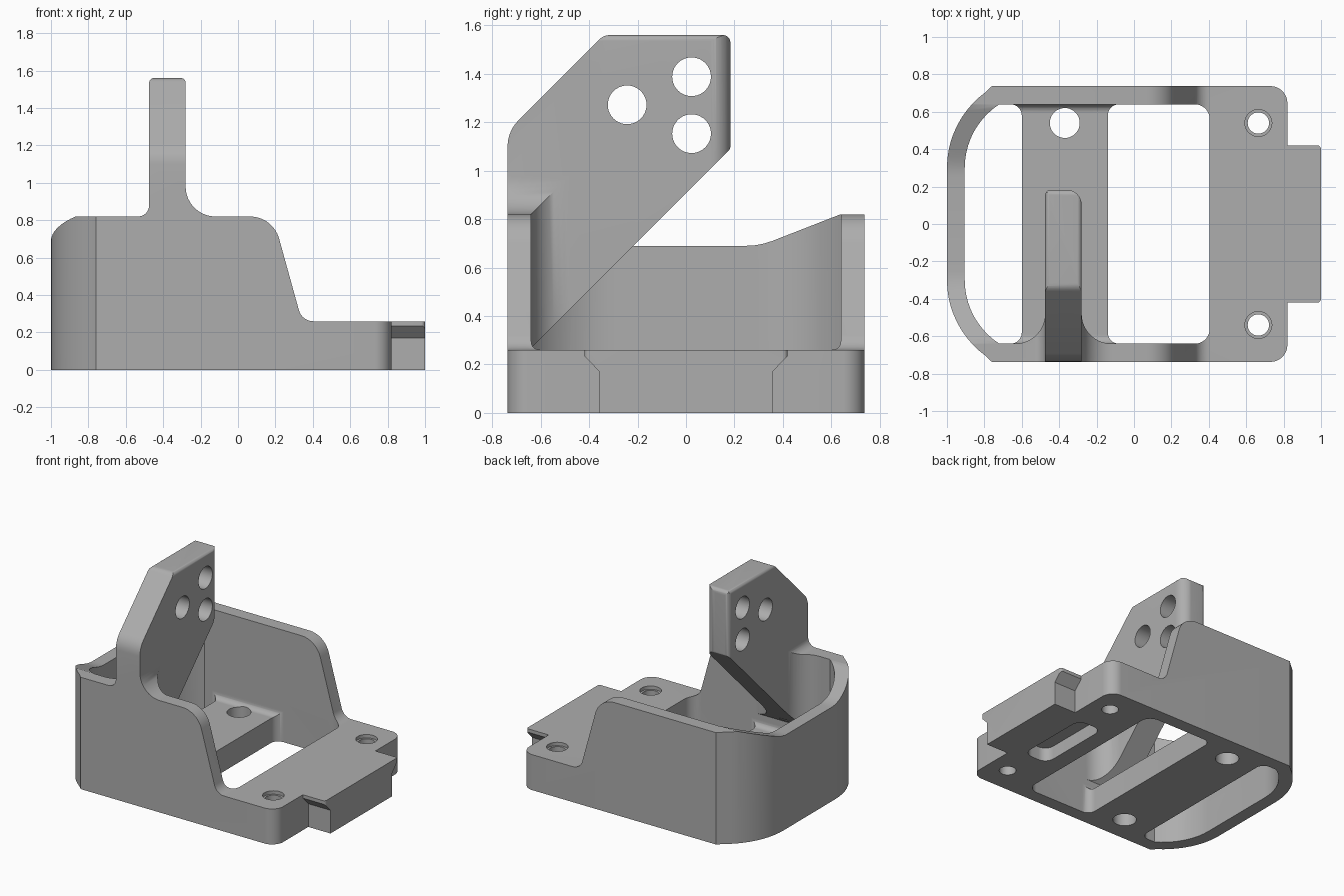
import bpy, bmesh, math
from mathutils import Vector

cube = bpy.data.objects.get("Cube")
if cube:
    bpy.data.objects.remove(cube, do_unlink=True)

grey = bpy.data.materials.new("mid grey")
grey.use_nodes = True
grey.diffuse_color = (0.42, 0.42, 0.42, 1)
grey.node_tree.nodes["Principled BSDF"].inputs["Base Color"].default_value = (0.42, 0.42, 0.42, 1)


def rounded(corners):
    """Outline from (a, b) or (a, b, radius) corners, convex or concave."""
    out = []
    for i, c in enumerate(corners):
        p = Vector(c[:2])
        if len(c) == 2:
            out.append(p)
            continue
        r = c[2]
        u = (Vector(corners[i - 1][:2]) - p).normalized()
        v = (Vector(corners[(i + 1) % len(corners)][:2]) - p).normalized()
        half = u.angle(v) / 2
        centre = p + (u + v).normalized() * (r / math.sin(half))
        t = r / math.tan(half)
        start, end = p + u * t - centre, p + v * t - centre
        a0 = math.atan2(start.y, start.x)
        turn = math.atan2(start.x * end.y - start.y * end.x, start.dot(end))
        n = max(3, int(abs(turn) / math.radians(8)))
        for k in range(n + 1):
            a = a0 + turn * k / n
            out.append(centre + Vector((math.cos(a), math.sin(a))) * r)
    return out


def circle(a, b, r, n=40):
    return [(a + r * math.cos(math.tau * k / n), b + r * math.sin(math.tau * k / n)) for k in range(n)]


def prism(name, outline, axis, lo, hi):
    """Extrude an outline along the named axis."""
    place = {"X": lambda a, b: (lo, a, b), "Y": lambda a, b: (a, lo, b), "Z": lambda a, b: (a, b, lo)}[axis]
    bm = bmesh.new()
    face = bm.faces.new([bm.verts.new(place(*p)) for p in outline])
    new = bmesh.ops.extrude_face_region(bm, geom=[face])["geom"]
    step = Vector([hi - lo if axis == k else 0 for k in "XYZ"])
    bmesh.ops.translate(bm, vec=step, verts=[g for g in new if isinstance(g, bmesh.types.BMVert)])
    bmesh.ops.recalc_face_normals(bm, faces=bm.faces)
    mesh = bpy.data.meshes.new(name)
    bm.to_mesh(mesh)
    bm.free()
    mesh.materials.append(grey)
    obj = bpy.data.objects.new(name, mesh)
    bpy.context.collection.objects.link(obj)
    return obj


def combine(target, other, operation):
    """Boolean the other part into the target and drop it."""
    mod = target.modifiers.new("combine", "BOOLEAN")
    mod.object, mod.operation, mod.solver = other, operation, "EXACT"
    bpy.context.view_layer.objects.active = target
    bpy.ops.object.modifier_apply(modifier=mod.name)
    bpy.data.objects.remove(other, do_unlink=True)


def bowed_end(radius, half_width, right):
    """Plan outline with a bowed left end, given the upper right corners."""
    stop = math.asin(min(1, (half_width - 0.3) / radius)) if radius < 0.45 else math.radians(54)
    bow = [(-0.5 - radius * math.cos(stop * k / 10), 0.3 + radius * math.sin(stop * k / 10)) for k in range(11)]
    if radius > 0.45:
        bow.append((-0.76, half_width))
    upper = bow + right
    return rounded(upper + [(c[0], -c[1], *c[2:]) for c in reversed(upper)])


# Outer shell: plan, then side profile, then the dipped end wall
body = prism("bracket", bowed_end(0.5, 0.737, [(0.82, 0.737, 0.09)]), "Z", 0, 1)
combine(body, prism("side_profile", rounded([
    (-1.1, -0.1), (-1.1, 0.82), (0.187, 0.82, 0.16), (0.342, 0.26, 0.08), (1.1, 0.26), (1.1, -0.1)]),
    "Y", -1, 1), "INTERSECT")
combine(body, prism("cavity", bowed_end(0.405, 0.64, [(0.405, 0.64, 0.08)]), "Z", -0.1, 1.1), "DIFFERENCE")
combine(body, prism("end_dip", rounded([
    (-0.638, 1), (-0.638, 0.82), (-0.305, 0.69, 0.3), (0.305, 0.69, 0.3), (0.638, 0.82), (0.638, 1)]),
    "X", -1.1, -0.6), "DIFFERENCE")

# End tab with undercut sides
tab = prism("tab", [(-0.357, 0), (-0.357, 0.17), (-0.42, 0.235), (-0.42, 0.26),
                    (0.42, 0.26), (0.42, 0.235), (0.357, 0.17), (0.357, 0)], "X", 0.7, 1)
combine(tab, prism("tab_plan", rounded([
    (0.6, -0.42), (1, -0.42, 0.02), (1, 0.42, 0.02), (0.6, 0.42)]), "Z", -0.1, 0.4), "INTERSECT")
combine(body, tab, "UNION")

# Crossbar with flared ends, filleted up to the walls
half = [(-0.68, 0.69), (-0.68, 0.64), (-0.6, 0.64, 0.06)]
half = half + [(x, -y, *r) for x, y, *r in reversed(half)]
bar = prism("crossbar", rounded(half + [(-0.74 - x, y, *r) for x, y, *r in reversed(half)]), "Z", 0, 0.4)
combine(bar, prism("bar_profile", rounded([
    (-0.8, -0.1), (-0.8, 0.23), (-0.64, 0.23), (-0.64, 0.18, 0.045),
    (0.64, 0.18, 0.045), (0.64, 0.23), (0.8, 0.23), (0.8, -0.1)]), "X", -1, 1), "INTERSECT")
combine(body, bar, "UNION")

# Upright arm: three profiles intersected, flaring into the front wall
arm = prism("arm", rounded([
    (-0.737, 0.2), (-0.737, 1.163, 0.15), (-0.34, 1.56, 0.06), (0.183, 1.56, 0.03),
    (0.183, 1.09, 0.02), (-0.64, 0.267), (-0.707, 0.2)]), "X", -0.8, 0)
combine(arm, prism("arm_plan", rounded([
    (-0.66, -0.8), (-0.66, -0.64), (-0.475, -0.64, 0.16), (-0.475, 0.183, 0.03),
    (-0.28, 0.183, 0.08), (-0.28, -0.64, 0.16), (-0.11, -0.64), (-0.11, -0.8)]), "Z", 0, 2), "INTERSECT")
combine(arm, prism("arm_front", rounded([
    (-0.67, 0.1), (-0.67, 0.82), (-0.475, 0.82, 0.06), (-0.475, 1.56, 0.025),
    (-0.28, 1.56, 0.025), (-0.28, 0.82, 0.16), (-0.1, 0.82), (-0.1, 0.1)]), "Y", -1, 1), "INTERSECT")
for y, z in [(-0.243, 1.272), (0.023, 1.388), (0.023, 1.153)]:
    combine(arm, prism("arm_hole", circle(y, z, 0.08), "X", -1, 0), "DIFFERENCE")
combine(body, arm, "UNION")

# Screw holes in the plate and crossbar, mirrored front to back
for side in (-0.54, 0.54):
    combine(body, prism("plate_hole", circle(0.665, side, 0.057), "Z", -0.1, 0.5), "DIFFERENCE")
    combine(body, prism("plate_recess", circle(0.665, side, 0.072), "Z", 0.235, 0.5), "DIFFERENCE")
    combine(body, prism("bar_hole", circle(-0.37, side, 0.08), "Z", -0.1, 0.3), "DIFFERENCE")

# Blind slot under the plate
combine(body, prism("slot", rounded([
    (0.53, -0.29, 0.07), (0.73, -0.29, 0.07), (0.73, 0.29, 0.07), (0.53, 0.29, 0.07)]),
    "Z", -0.1, 0.1), "DIFFERENCE")

bpy.ops.object.select_all(action="DESELECT")
body.select_set(True)
bpy.context.view_layer.objects.active = body
bpy.ops.object.shade_smooth_by_angle(angle=math.radians(30))
